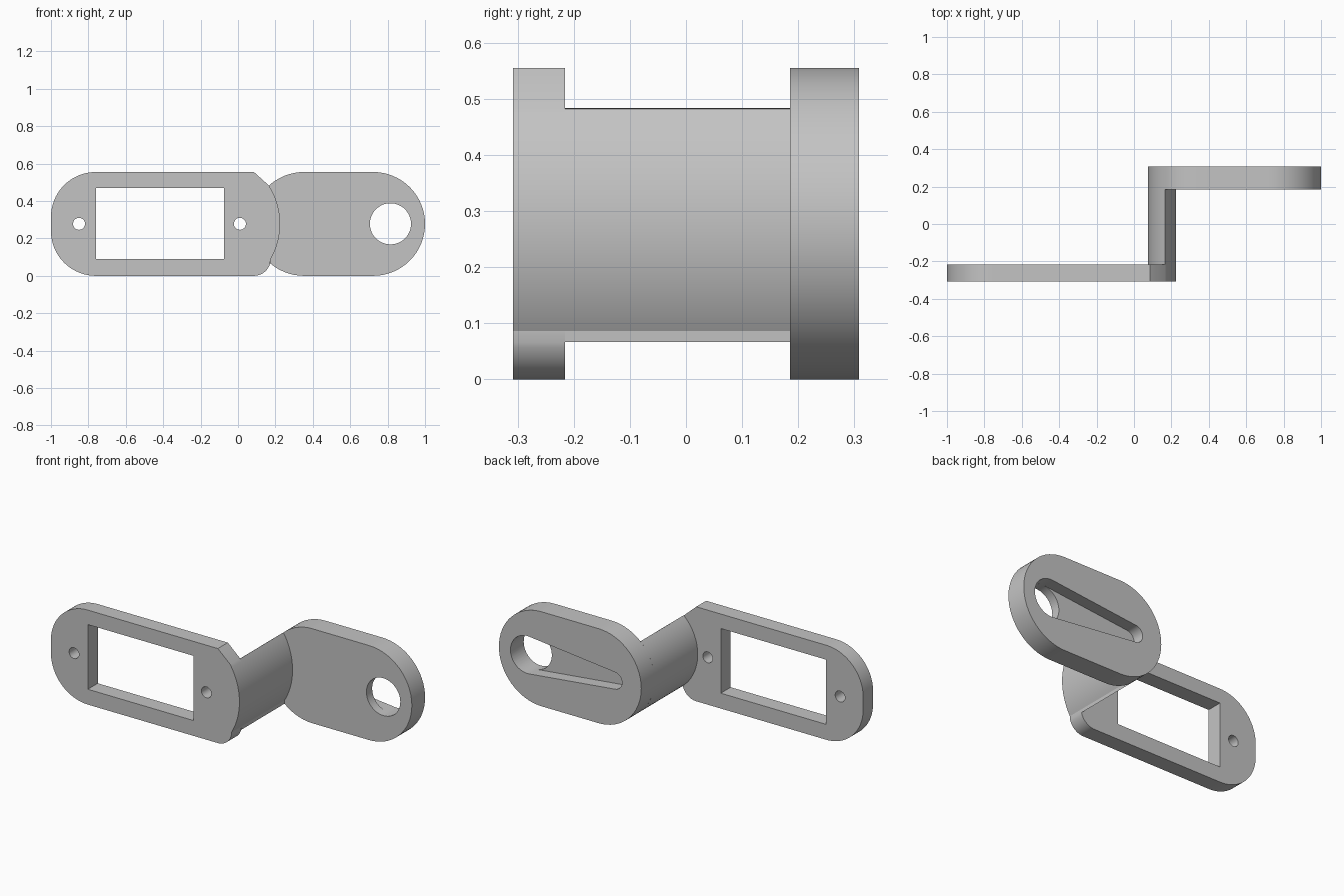
import bpy, bmesh
from math import sin, cos, acos, radians, degrees, pi

cube = bpy.data.objects.get("Cube")
if cube:
    bpy.data.objects.remove(cube, do_unlink=True)

MID = 0.278          # height of the centre line
TOP = 2 * MID - 0.001
FRONT, FRONT_IN, BACK_IN, BACK = -0.308, -0.216, 0.185, 0.308

grey = bpy.data.materials.new("grey_plastic")
grey.use_nodes = True
grey.diffuse_color = (0.55, 0.55, 0.55, 1)
grey.node_tree.nodes["Principled BSDF"].inputs["Base Color"].default_value = grey.diffuse_color


def arc(cx, cz, r, a0, a1, n=24):
    """Points on an arc, angles in degrees."""
    return [(cx + r * cos(radians(a0 + (a1 - a0) * i / n)),
             cz + r * sin(radians(a0 + (a1 - a0) * i / n))) for i in range(n + 1)]


def circle(cx, cz, r, n=48):
    return arc(cx, cz, r, 0, 360, n)[:-1]


def prism(name, outline, y0, y1):
    """Extrude an x-z outline from y0 to y1."""
    bm = bmesh.new()
    face = bm.faces.new([bm.verts.new((x, y0, z)) for x, z in outline])
    new = bmesh.ops.extrude_face_region(bm, geom=[face])["geom"]
    for v in new:
        if isinstance(v, bmesh.types.BMVert):
            v.co.y = y1
    bmesh.ops.remove_doubles(bm, verts=bm.verts, dist=0.0001)
    bmesh.ops.recalc_face_normals(bm, faces=bm.faces)
    mesh = bpy.data.meshes.new(name)
    bm.to_mesh(mesh)
    bm.free()
    mesh.materials.append(grey)
    obj = bpy.data.objects.new(name, mesh)
    bpy.context.collection.objects.link(obj)
    return obj


def activate(obj):
    bpy.ops.object.select_all(action="DESELECT")
    obj.select_set(True)
    bpy.context.view_layer.objects.active = obj


def cut(obj, outline, y0, y1):
    """Subtract a prism from the object."""
    cutter = prism("cutter", outline, y0, y1)
    cutter.hide_render = True
    mod = obj.modifiers.new("cut", "BOOLEAN")
    mod.operation = "DIFFERENCE"
    mod.solver = "EXACT"
    mod.object = cutter
    activate(obj)
    bpy.ops.object.modifier_apply(modifier=mod.name)
    bpy.data.objects.remove(cutter, do_unlink=True)


# Shared curved edge of the arm and the front plate, from bottom to top
BULGE = 0.38
a_low = -degrees(acos(0.328 / BULGE))
a_high = degrees(acos(0.320 / BULGE))
bulge = arc(0.225 - BULGE, MID, BULGE, a_low, a_high)

# Front plate: rounded left end, bulged right end with a clipped upper corner
front_plate = prism(
    "front_plate",
    arc(0.085, 0.09, 0.09, -90, -15.5, 12) + bulge + [(0.085, TOP)]
    + arc(-0.76, TOP - 0.24, 0.24, 90, 180) + arc(-0.76, 0.24, 0.24, 180, 270),
    FRONT, FRONT_IN)
window = [(-0.76, 0.09), (-0.075, 0.09), (-0.075, 0.47), (-0.76, 0.47)]
cut(front_plate, window, FRONT - 0.1, FRONT_IN + 0.1)
for x in (-0.85, 0.01):
    cut(front_plate, circle(x, MID, 0.032, 32), FRONT - 0.1, FRONT_IN + 0.1)

# Back plate: capsule with a through hole and a tapered pocket in its rear face
R = TOP / 2
back_plate = prism(
    "back_plate",
    arc(1 - R, R, R, -90, 90, 32) + arc(0.075 + R, R, R, 90, 270, 32),
    BACK_IN, BACK)
hole_x, hole_r, tip_x, tip_r = 0.815, 0.11, 0.25, 0.05
t = degrees(pi - acos((hole_r - tip_r) / (hole_x - tip_x)))
pocket = arc(hole_x, MID, hole_r, -t, t, 36) + arc(tip_x, MID, tip_r, t, 360 - t)
cut(back_plate, pocket, BACK - 0.07, BACK + 0.1)
cut(back_plate, circle(hole_x, MID, hole_r), BACK_IN - 0.1, BACK + 0.1)

# Connecting arm: lens section between the two plate ends
a = degrees(acos(0.186 / R))
b = degrees(acos(0.180 / R))
connecting_arm = prism(
    "connecting_arm",
    bulge + arc(0.075 + R, R, R, 180 - a, 180 + b),
    FRONT_IN, BACK_IN)

for obj in (front_plate, back_plate, connecting_arm):
    activate(obj)
    bpy.ops.object.shade_smooth_by_angle(angle=radians(25))
